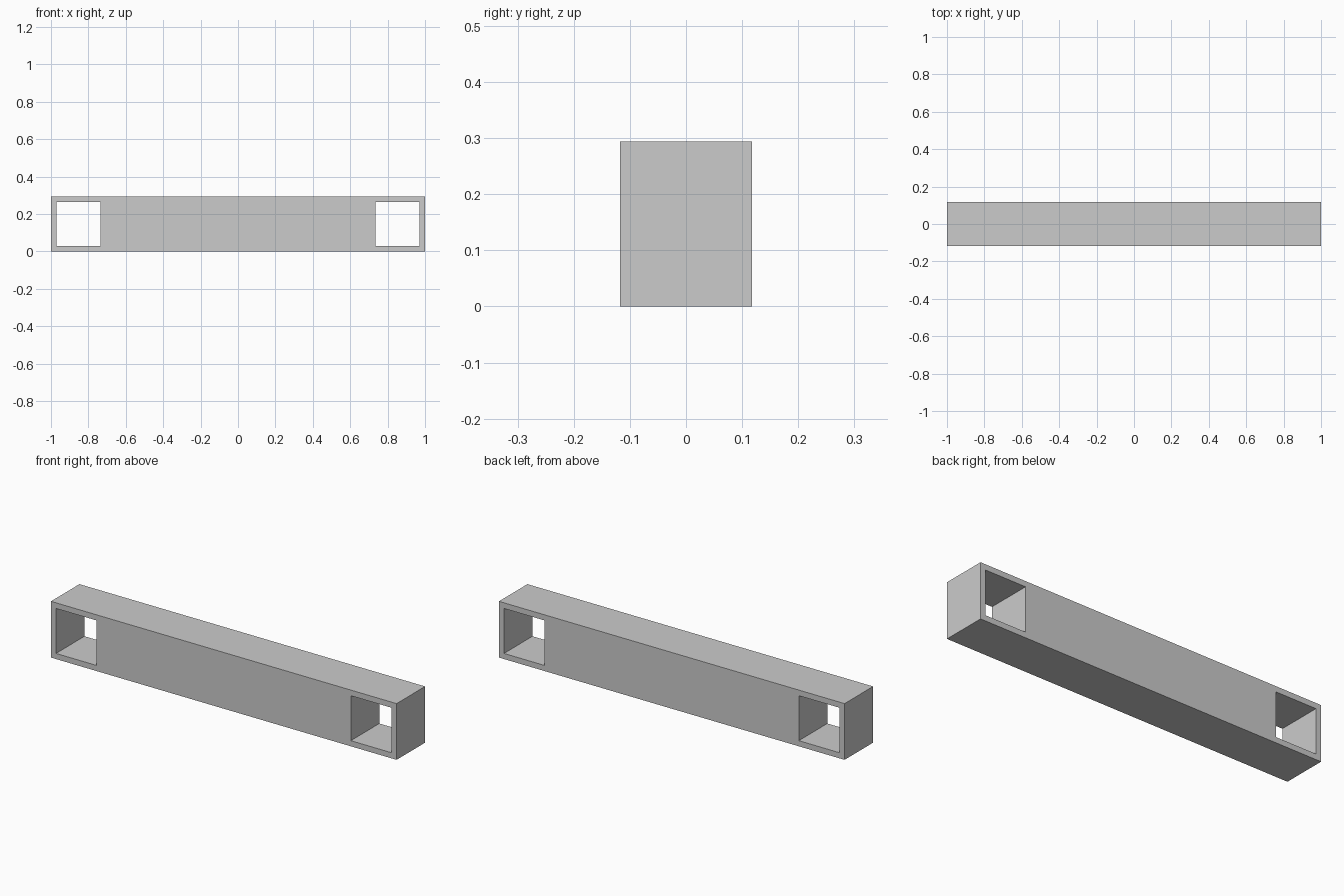
import bpy

if "Cube" in bpy.data.objects:
    bpy.data.objects.remove(bpy.data.objects["Cube"])

U = 2 / 68  # base unit: the beam is 68 x 8 x 10 units


def box(name, size, centre):
    bpy.ops.mesh.primitive_cube_add(size=1, location=[c * U for c in centre])
    ob = bpy.context.object
    ob.name = name
    ob.scale = [s * U for s in size]
    bpy.ops.object.transform_apply(location=True, rotation=False, scale=True)
    return ob


# Solid beam
beam = box("beam", (68, 8, 10), (0, 0, 5))

# Square openings through both ends, leaving one-unit walls
for side in (-1, 1):
    cutter = box("opening_cutter", (8, 12, 8), (side * 29, 0, 5))
    cutter.hide_render = True
    mod = beam.modifiers.new("opening", 'BOOLEAN')
    mod.operation = 'DIFFERENCE'
    mod.solver = 'EXACT'
    mod.object = cutter
    bpy.context.view_layer.objects.active = beam
    bpy.ops.object.modifier_apply(modifier=mod.name)
    bpy.data.objects.remove(cutter)
